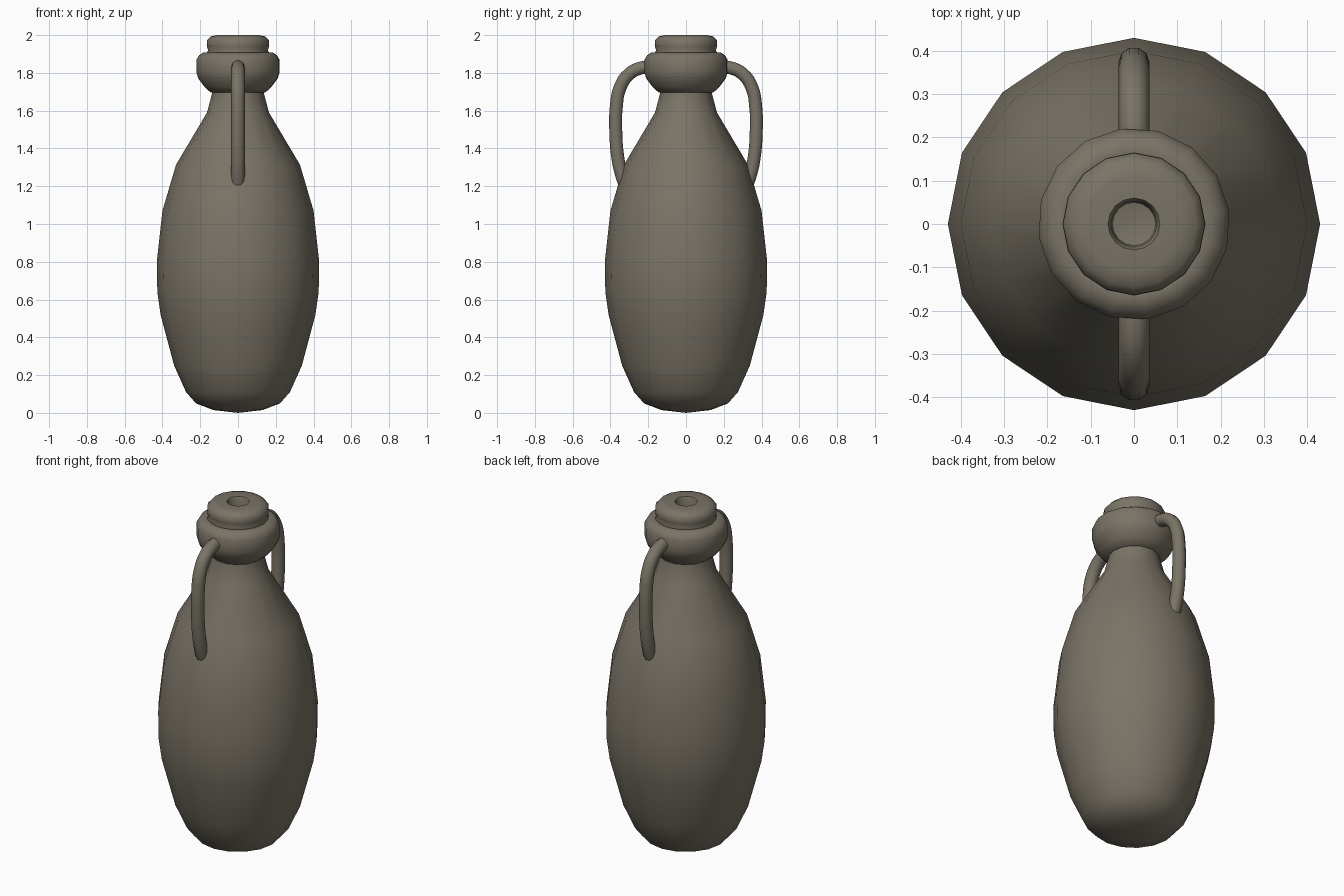
import bpy, bmesh, math

if "Cube" in bpy.data.objects:
    bpy.data.objects.remove(bpy.data.objects["Cube"])

clay = bpy.data.materials.new("grey_brown_clay")
clay.diffuse_color = (0.195, 0.174, 0.135, 1)
clay.use_nodes = True
clay.node_tree.nodes["Principled BSDF"].inputs["Base Color"].default_value = clay.diffuse_color


def lathe(name, profile, sides=16, turn=0.0, closed=False):
    """Spin a (radius, height) profile round z."""
    bm = bmesh.new()
    rings = []
    for r, z in profile:
        if r == 0:
            rings.append([bm.verts.new((0, 0, z))] * sides)
        else:
            angles = [turn + 2 * math.pi * i / sides for i in range(sides)]
            rings.append([bm.verts.new((r * math.cos(a), r * math.sin(a), z)) for a in angles])
    pairs = list(zip(rings, rings[1:]))
    if closed:
        pairs.append((rings[-1], rings[0]))
    for low, high in pairs:
        for i in range(sides):
            j = (i + 1) % sides
            corners = list(dict.fromkeys((low[i], low[j], high[j], high[i])))
            bm.faces.new(corners)
    bmesh.ops.recalc_face_normals(bm, faces=bm.faces)
    mesh = bpy.data.meshes.new(name)
    bm.to_mesh(mesh)
    bm.free()
    mesh.materials.append(clay)
    mesh.shade_smooth()
    mesh.set_sharp_from_angle(angle=math.radians(60))
    obj = bpy.data.objects.new(name, mesh)
    bpy.context.collection.objects.link(obj)
    return obj


# Bottle body, running up through the neck
lathe("body", [(0, 0), (0.13, 0.015), (0.222, 0.05), (0.275, 0.11), (0.338, 0.25),
               (0.41, 0.52), (0.427, 0.64), (0.43, 0.8), (0.40, 1.07),
               (0.328, 1.314), (0.164, 1.59), (0.135, 1.70), (0.13, 1.88), (0, 1.88)])

# Mouth rim with a small well in the top
lathe("mouth_rim", [(0, 1.86), (0.15, 1.86), (0.165, 1.905), (0.158, 1.92), (0.165, 1.94),
                    (0.164, 1.972), (0.145, 1.993), (0.11, 2.0), (0.06, 2.0),
                    (0.053, 1.985), (0.05, 1.92), (0, 1.91)])

# Thick collar round the neck
lathe("neck_collar", [(0.125, 1.695), (0.145, 1.695), (0.178, 1.725), (0.212, 1.77),
                      (0.222, 1.80), (0.222, 1.87), (0.208, 1.893), (0.185, 1.908),
                      (0.16, 1.908), (0.125, 1.89)], turn=math.radians(8), closed=True)


# Looped handles from collar to shoulder
path = [(0.17, 1.83), (0.23, 1.828), (0.30, 1.795), (0.35, 1.72), (0.369, 1.62),
        (0.372, 1.5), (0.36, 1.345), (0.338, 1.25), (0.315, 1.19)]
for name, side in (("front_handle", -1), ("back_handle", 1)):
    curve = bpy.data.curves.new(name, 'CURVE')
    curve.dimensions = '3D'
    curve.bevel_depth = 0.036
    curve.bevel_resolution = 3
    curve.resolution_u = 4
    curve.use_fill_caps = True
    spline = curve.splines.new('BEZIER')
    spline.bezier_points.add(len(path) - 1)
    for point, (y, z) in zip(spline.bezier_points, path):
        point.co = (0, side * y, z)
        point.handle_left_type = point.handle_right_type = 'AUTO'
    curve.materials.append(clay)
    handle = bpy.data.objects.new(name, curve)
    bpy.context.collection.objects.link(handle)
    bpy.ops.object.select_all(action='DESELECT')
    handle.select_set(True)
    bpy.context.view_layer.objects.active = handle
    bpy.ops.object.convert(target='MESH')
    bpy.context.object.data.shade_smooth()
